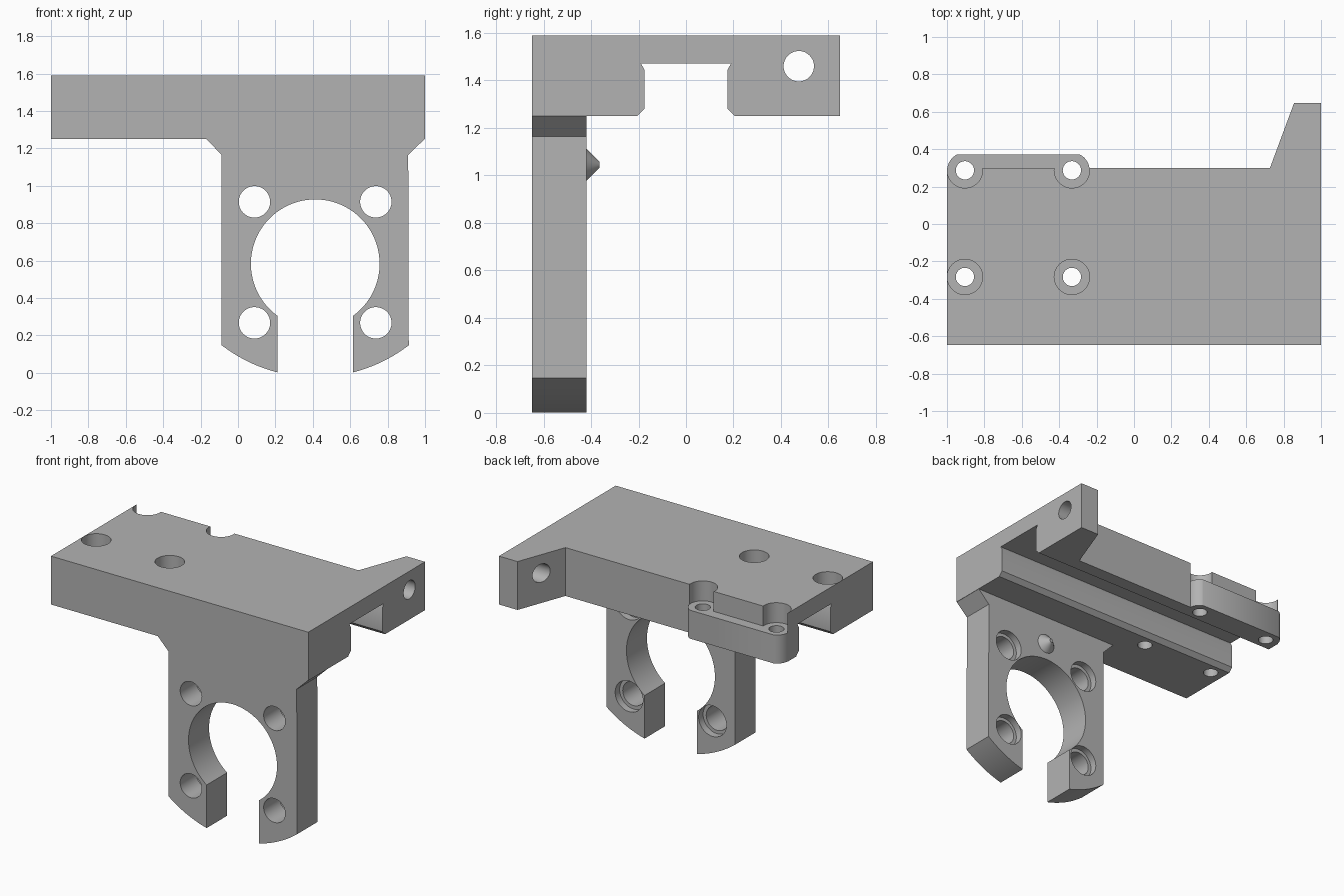
import bpy, bmesh, math
from mathutils import Vector

if "Cube" in bpy.data.objects:
    bpy.data.objects.remove(bpy.data.objects["Cube"])

grey = bpy.data.materials.new("plain_grey")
grey.diffuse_color = (0.45, 0.45, 0.45, 1)
grey.use_nodes = True
grey.node_tree.nodes["Principled BSDF"].inputs["Base Color"].default_value = grey.diffuse_color

# For each extrusion axis: how profile (u, v) and depth w become a point
PLACE = {"x": lambda u, v, w: (w, u, v),
         "y": lambda u, v, w: (u, w, v),
         "z": lambda u, v, w: (u, v, w)}


def prism(name, axis, profile, lo, hi):
    """Extrude a closed profile along an axis from lo to hi."""
    bm = bmesh.new()
    face = bm.faces.new([bm.verts.new(PLACE[axis](u, v, lo)) for u, v in profile])
    ext = bmesh.ops.extrude_face_region(bm, geom=[face])
    shift = Vector(PLACE[axis](0, 0, hi - lo))
    bmesh.ops.translate(bm, vec=shift,
                        verts=[g for g in ext["geom"] if isinstance(g, bmesh.types.BMVert)])
    bmesh.ops.recalc_face_normals(bm, faces=bm.faces)
    mesh = bpy.data.meshes.new(name)
    bm.to_mesh(mesh)
    bm.free()
    mesh.materials.append(grey)
    obj = bpy.data.objects.new(name, mesh)
    bpy.context.collection.objects.link(obj)
    return obj


def arc(cx, cy, r, a0, a1, n):
    return [(cx + r * math.cos(math.radians(a0 + (a1 - a0) * i / n)),
             cy + r * math.sin(math.radians(a0 + (a1 - a0) * i / n))) for i in range(n + 1)]


def rod(axis, u, v, r, lo, hi, n=48):
    return prism("cutter", axis, arc(u, v, r, 0, 360, n)[:-1], lo, hi)


def combine(obj, other, operation):
    """Apply a boolean and discard the helper."""
    mod = obj.modifiers.new("bool", "BOOLEAN")
    mod.operation, mod.solver, mod.object = operation, "EXACT", other
    bpy.context.view_layer.objects.active = obj
    bpy.ops.object.modifier_apply(modifier=mod.name)
    bpy.data.objects.remove(other)


def smooth(obj):
    bpy.ops.object.select_all(action="DESELECT")
    obj.select_set(True)
    bpy.context.view_layer.objects.active = obj
    bpy.ops.object.shade_smooth_by_angle(angle=math.radians(30))


TOP, BASE, SEAT = 1.59, 1.25, 1.45
FRONT, BACK = -0.648, -0.42

# Carriage block: side profile with a rail slot, trimmed to the plan outline
half_slot = [(0.205, BASE), (0.175, 1.28), (0.175, 1.445), (0.19, 1.472)]
slot = [(-y, z) for y, z in half_slot] + half_slot[::-1]
carriage = prism("carriage", "x",
                 [(FRONT, TOP), (FRONT, BASE)] + slot + [(0.648, BASE), (0.648, TOP)], -1, 1)
plan = [(-1.2, 0.30), (0.727, 0.30), (0.857, 0.65), (0.857, 0.8), (-1.2, 0.8)]
combine(carriage, prism("cutter", "z", plan, 1.0, 2.0), "DIFFERENCE")

# Screw seats sunk into the top
screws = [(x, y) for x in (-0.904, -0.332) for y in (-0.283, 0.287)]
for x, y in screws:
    combine(carriage, rod("z", x, y, 0.0945, SEAT, 1.8), "DIFFERENCE")

# Rear screw tab with rounded ends
tab_back, r = 0.372, 0.0945
edge = math.degrees(math.asin((tab_back - 0.287) / r))
tab = prism("tab", "z", [(-0.998, 0.22), (-0.238, 0.22)]
            + arc(-0.332, 0.287, r, 0, edge, 10)
            + arc(-0.904, 0.287, r, 180 - edge, 180, 10), BASE, SEAT)
combine(carriage, tab, "UNION")

# Screw holes and the cross hole in the rear ear
for x, y in screws:
    combine(carriage, rod("z", x, y, 0.049, 1.1, 1.8, 32), "DIFFERENCE")
combine(carriage, rod("x", 0.475, 1.46, 0.064, 0.6, 1.2), "DIFFERENCE")

# Clamp plate: flared shoulders, bowed bottom and an open round bore
CX, CZ, BORE = 0.413, 0.583, 0.344
a = math.degrees(math.acos(0.5 / 0.82))
b = math.degrees(math.acos(0.203 / 0.82))
meet = math.degrees(math.acos(0.203 / BORE))
clamp = prism("clamp_plate", "y",
              [(-0.17, BASE), (-0.17, 1.3), (0.998, 1.3), (0.998, BASE), (0.91, 1.165)]
              + arc(CX, 0.797, 0.82, -a, -b, 10)
              + arc(CX, CZ, BORE, -meet, 180 + meet, 72)
              + arc(CX, 0.797, 0.82, 180 + b, 180 + a, 10)
              + [(-0.087, 1.165)], FRONT, BACK)

# Mounting holes, counterbored from behind
for x in (0.088, 0.737):
    for z in (0.267, 0.914):
        combine(clamp, rod("y", x, z, 0.084, -1, 0), "DIFFERENCE")
        combine(clamp, rod("y", x, z, 0.108, BACK - 0.05, 0), "DIFFERENCE")

combine(carriage, clamp, "UNION")
smooth(carriage)

# Small conical nub behind the clamp plate
bpy.ops.mesh.primitive_cone_add(vertices=40, radius1=0.07, radius2=0.013, depth=0.057,
                                location=(CX, BACK + 0.0275, 1.045),
                                rotation=(-math.pi / 2, 0, 0))
nub = bpy.context.object
nub.name = "nub"
nub.data.materials.append(grey)
smooth(nub)
